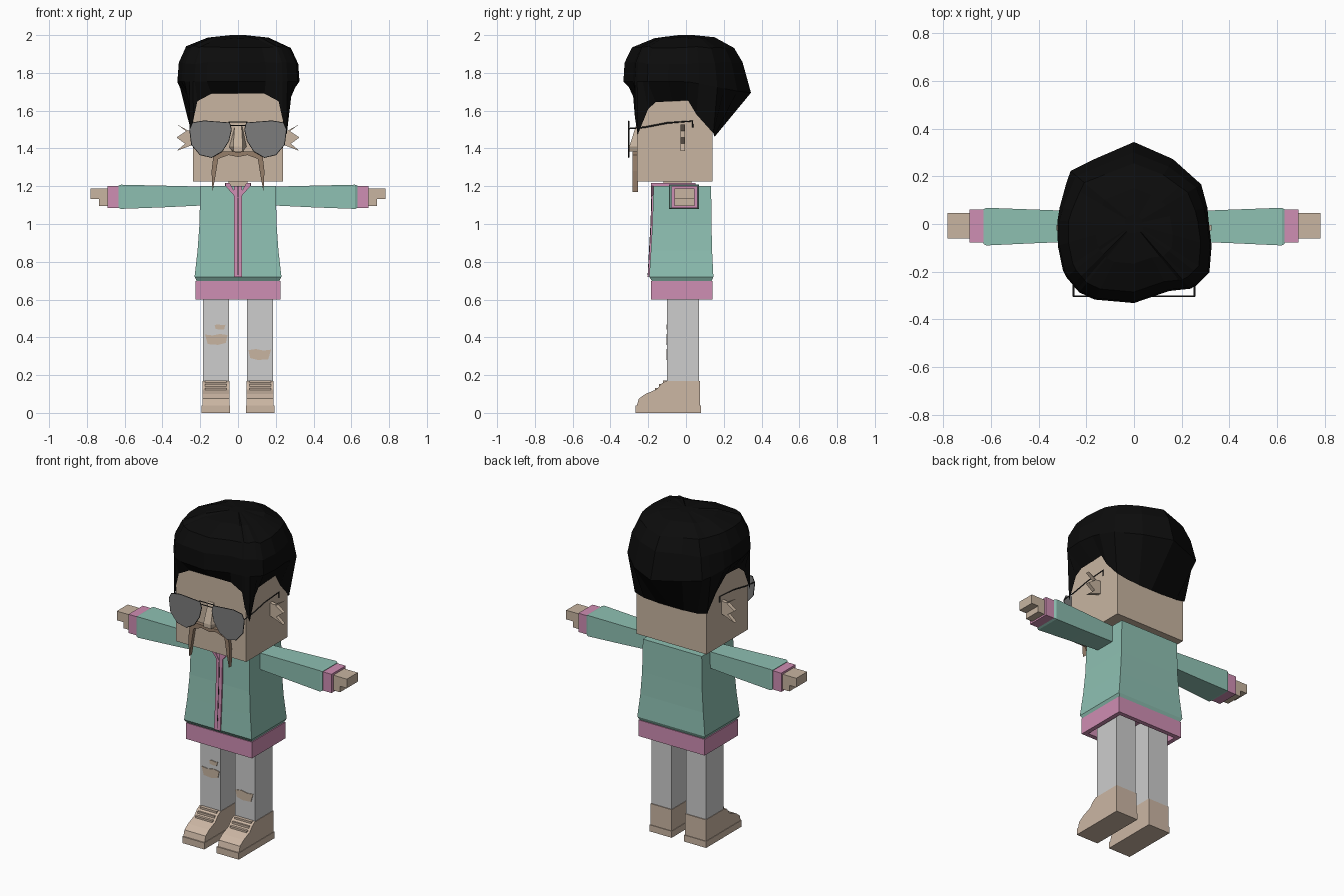
import bpy, bmesh, math, random
from mathutils import Vector

random.seed(4)
cube = bpy.data.objects.get("Cube")
if cube:
    bpy.data.objects.remove(cube, do_unlink=True)


def material(name, r, g, b):
    """Flat material from display-space 0-255 values."""
    col = [((c / 255 + 0.055) / 1.055) ** 2.4 if c > 10 else c / 255 / 12.92 for c in (r, g, b)] + [1]
    m = bpy.data.materials.new(name)
    m.use_nodes = True
    m.diffuse_color = col
    m.node_tree.nodes["Principled BSDF"].inputs["Base Color"].default_value = col
    return m


SKIN = material("skin", 200, 181, 161)
HAIR = material("black hair", 12, 12, 12)
TEAL = material("teal jacket", 142, 192, 178)
PINK = material("pink trim", 207, 142, 179)
GREY = material("light trousers", 205, 205, 205)
SHOE = material("tan shoe", 204, 183, 164)
LENS = material("grey lens", 124, 124, 124)
FRAME = material("dark frame", 45, 45, 45)
BROWN = material("brown moustache", 150, 126, 106)


def finish(name, bm, mat):
    bmesh.ops.recalc_face_normals(bm, faces=bm.faces)
    me = bpy.data.meshes.new(name)
    bm.to_mesh(me)
    bm.free()
    me.materials.append(mat)
    ob = bpy.data.objects.new(name, me)
    bpy.context.collection.objects.link(ob)
    return ob


def loft(name, mat, rings, cap_start=True, cap_end=True):
    """Skin a list of equal-length point rings."""
    bm = bmesh.new()
    vs = [[bm.verts.new(p) for p in ring] for ring in rings]
    n = len(vs[0])
    for a, b in zip(vs, vs[1:]):
        for i in range(n):
            j = (i + 1) % n
            bm.faces.new((a[i], a[j], b[j], b[i]))
    if cap_start:
        bm.faces.new(vs[0])
    if cap_end:
        bm.faces.new(vs[-1])
    return finish(name, bm, mat)


def ring_z(z, x, y0, y1):
    return [(-x, y0, z), (x, y0, z), (x, y1, z), (-x, y1, z)]


def ring_x(x, y0, y1, z0, z1):
    return [(x, y0, z0), (x, y1, z0), (x, y1, z1), (x, y0, z1)]


def box(name, mat, x0, x1, y0, y1, z0, z1):
    return loft(name, mat, [ring_x(x0, y0, y1, z0, z1), ring_x(x1, y0, y1, z0, z1)])


def prism_y(name, mat, pts, y0, y1):
    """Extrude an x-z outline along y."""
    return loft(name, mat, [[(x, y, z) for x, z in pts] for y in (y0, y1)])


def prism_x(name, mat, pts, x0, x1):
    """Extrude a y-z outline along x."""
    return loft(name, mat, [[(x, y, z) for y, z in pts] for x in (x0, x1)])


def wire(name, mat, pts, radius, closed=False):
    """Thin tube along a path, turned into a mesh."""
    cu = bpy.data.curves.new(name, "CURVE")
    cu.dimensions = "3D"
    cu.bevel_depth = radius
    cu.bevel_resolution = 0
    sp = cu.splines.new("POLY")
    sp.points.add(len(pts) - 1)
    for p, co in zip(sp.points, pts):
        p.co = (*co, 1)
    sp.use_cyclic_u = closed
    tmp = bpy.data.objects.new(name + "_path", cu)
    bpy.context.collection.objects.link(tmp)
    dg = bpy.context.evaluated_depsgraph_get()
    me = bpy.data.meshes.new_from_object(tmp.evaluated_get(dg))
    bpy.data.objects.remove(tmp, do_unlink=True)
    me.materials.clear()
    me.materials.append(mat)
    ob = bpy.data.objects.new(name, me)
    bpy.context.collection.objects.link(ob)
    return ob


# Head, neck, nose
box("head", SKIN, -0.238, 0.238, -0.26, 0.14, 1.225, 1.74)
box("neck", SKIN, -0.05, 0.05, -0.12, 0.03, 1.18, 1.23)
loft("nose", SKIN, [
    [(-0.018, -0.262, 1.53), (0.018, -0.262, 1.53), (0.018, -0.25, 1.53), (-0.018, -0.25, 1.53)],
    [(-0.025, -0.3, 1.41), (0.025, -0.3, 1.41), (0.05, -0.25, 1.41), (-0.05, -0.25, 1.41)],
    [(-0.025, -0.3, 1.385), (0.025, -0.3, 1.385), (0.03, -0.25, 1.385), (-0.03, -0.25, 1.385)]])

# Hair: a hairline rim, then rings shaped by an uneven outline seen from above
half_rim = [(0.14, -0.268, 1.69), (0.215, -0.268, 1.65), (0.235, -0.27, 1.56), (0.258, -0.255, 1.475),
            (0.255, -0.2, 1.61), (0.248, -0.16, 1.645), (0.246, -0.07, 1.65), (0.246, 0.01, 1.655),
            (0.246, 0.055, 1.58), (0.246, 0.145, 1.48), (0.18, 0.15, 1.465), (0.09, 0.15, 1.46)]
rim = ([(0, -0.268, 1.69)] + half_rim + [(0, 0.15, 1.46)]
       + [(-x, y, z) for x, y, z in reversed(half_rim)])
outline = [(-0.27, 0.22), (-0.01, 0.35), (0.04, 0.32), (0.11, 0.32), (0.30, 0.15), (0.32, -0.06),
           (0.34, -0.18), (0.25, -0.27), (0.11, -0.285), (-0.02, -0.34), (-0.21, -0.31),
           (-0.295, -0.21), (-0.33, -0.04), (-0.31, 0.08)]


def reach(direction):
    """Distance from the centre to the outline along a direction."""
    best = 0.3
    for a, b in zip(outline, outline[1:] + outline[:1]):
        a, b = Vector(a), Vector(b)
        e = b - a
        det = direction.x * e.y - direction.y * e.x
        if abs(det) > 1e-9:
            t = (a.x * e.y - a.y * e.x) / det
            s = (a.x * direction.y - a.y * direction.x) / det
            if t > 0 and 0 <= s <= 1:
                best = t
    return best


rings = [rim]
for scale, z, lean in ((1, 1.755, 0), (0.98, 1.85, 0.11), (0.86, 1.935, 0.12), (0.5, 1.982, 0.06), (0.12, 1.995, 0)):
    ring = []
    for x, y, _ in rim:
        d = Vector((x, y)).normalized()
        back = max(0, d.y)
        r = reach(d) * (scale - lean * back)
        drop = 0.06 * back if scale == 1 else random.uniform(-0.008, 0.005)
        ring.append((d.x * r, d.y * r, z - drop if scale > 0.2 else 2.0))
    rings.append(ring)
loft("hair", HAIR, rings, cap_start=False)

# Jacket body, hollow hem, collar and zip
loft("jacket_body", TEAL, [
    ring_z(1.2, 0.2, -0.172, 0.133), ring_z(1.0, 0.204, -0.178, 0.135),
    ring_z(0.86, 0.214, -0.186, 0.138), ring_z(0.72, 0.23, -0.195, 0.145),
    ring_z(0.698, 0.218, -0.18, 0.135)])
loft("jacket_hem", PINK, [
    ring_z(0.699, 0.225, -0.185, 0.14), ring_z(0.6, 0.225, -0.185, 0.14),
    ring_z(0.6, 0.198, -0.158, 0.113), ring_z(0.69, 0.198, -0.158, 0.113)])
box("collar_back", PINK, -0.07, 0.07, 0.03, 0.05, 1.19, 1.215)
zip_front = [(-0.174, 1.2), (-0.18, 1.0), (-0.188, 0.86), (-0.197, 0.72)]
prism_x("zip_strip", PINK, [(y - 0.006, z) for y, z in zip_front] + [(-0.15, 0.72), (-0.15, 1.2)], -0.021, 0.021)
prism_x("zip_line", FRAME, [(y - 0.008, z) for y, z in zip_front[:-1]]
        + [(-0.203, 0.73), (-0.16, 0.73), (-0.16, 1.18)], -0.002, 0.002)

# Shoes, laces and knee rips
shoe_side = [(0.075, 0.17), (-0.105, 0.17), (-0.13, 0.155), (-0.155, 0.125), (-0.215, 0.1),
             (-0.25, 0.075), (-0.26, 0.04), (0.075, 0.04)]
rip = [(-0.06, 0.025), (-0.02, 0.02), (0.02, 0.028), (0.06, 0.022), (0.05, -0.02), (0.01, -0.03), (-0.045, -0.026)]


def knee_rip(name, cx, cz, size, flip):
    prism_y(name, SKIN, [(cx + flip * x * size, cz + z * size) for x, z in rip], -0.104, -0.098)


knee_rip("right_knee_rip", -0.115, 0.39, 1, 1)
knee_rip("right_small_rip", -0.095, 0.455, 0.48, -1)
knee_rip("left_knee_rip", 0.115, 0.31, 1, -1)

for side, s in (("left", 1), ("right", -1)):
    # Leg and shoe
    box(side + "_leg", GREY, s * 0.048, s * 0.186, -0.1, 0.07, 0.1, 0.69)
    prism_x(side + "_shoe", SHOE, shoe_side, s * 0.045, s * 0.189)
    box(side + "_sole", SHOE, s * 0.042, s * 0.192, -0.267, 0.079, 0, 0.04)
    for i in range(3):
        y, z = -0.165 + 0.022 * i, 0.118 + 0.02 * i
        box(f"{side}_lace_{i}", SHOE, s * 0.06, s * 0.174, y, y + 0.03, z, z + 0.014)
        box(f"{side}_lace_gap_{i}", FRAME, s * 0.064, s * 0.17, y + 0.004, y + 0.03, z - 0.004, z)

    # Sleeve, cuff and hand
    loft(side + "_sleeve", TEAL, [
        ring_x(s * 0.19, -0.072, 0.052, 1.098, 1.198), ring_x(s * 0.4, -0.08, 0.06, 1.088, 1.203),
        ring_x(s * 0.62, -0.09, 0.068, 1.08, 1.208), ring_x(s * 0.632, -0.084, 0.062, 1.085, 1.203)])
    box(side + "_cuff", PINK, s * 0.63, s * 0.69, -0.078, 0.06, 1.085, 1.2)
    box(side + "_fingers", SKIN, s * 0.68, s * 0.782, -0.06, 0.046, 1.132, 1.188)
    box(side + "_palm", SKIN, s * 0.68, s * 0.735, -0.06, 0.046, 1.095, 1.132)

    # Jagged ear
    ear = [(0.23, 1.5), (0.265, 1.495), (0.325, 1.528), (0.275, 1.492), (0.325, 1.458),
           (0.28, 1.425), (0.325, 1.387), (0.25, 1.415), (0.23, 1.42)]
    prism_y(side + "_ear", SKIN, [(s * x, z) for x, z in ear], -0.028, -0.005)

    # Collar lapel
    lapel = [(0.0, 1.14), (0.012, 1.14), (0.065, 1.2), (0.065, 1.218), (0.045, 1.218)]
    prism_y(side + "_lapel", PINK, [(s * x, z) for x, z in lapel], -0.184, -0.165)
    box(side + "_collar", PINK, s * 0.05, s * 0.07, -0.17, 0.05, 1.19, 1.217)

    # Aviator lens with wire rim and temple
    lens = [(0.045, 1.535), (0.18, 1.545), (0.24, 1.535), (0.255, 1.5), (0.245, 1.42), (0.2, 1.367),
            (0.14, 1.353), (0.085, 1.385), (0.05, 1.44), (0.036, 1.5)]
    prism_y(side + "_lens", LENS, [(s * x, z) for x, z in lens], -0.306, -0.3)
    wire(side + "_lens_rim", FRAME, [(s * x, -0.303, z) for x, z in lens], 0.003, closed=True)
    wire(side + "_temple", FRAME, [(s * 0.254, y, z) for y, z in (
        (-0.303, 1.505), (-0.22, 1.512), (-0.1, 1.535), (0.035, 1.545), (0.035, 1.51))], 0.004)

    # Moustache half
    stache = [(0, 1.382), (0.1, 1.385), (0.13, 1.365), (0.14, 1.28), (0.135, 1.17), (0.12, 1.25),
              (0.105, 1.345), (0.05, 1.365), (0, 1.355)]
    prism_y(side + "_moustache", BROWN, [(s * x, z) for x, z in stache], -0.282, -0.255)

# Glasses bridge
for label, z in (("upper", 1.54), ("lower", 1.522)):
    wire(label + "_bridge", FRAME, [(-0.05, -0.303, z), (0.05, -0.303, z)], 0.003)
